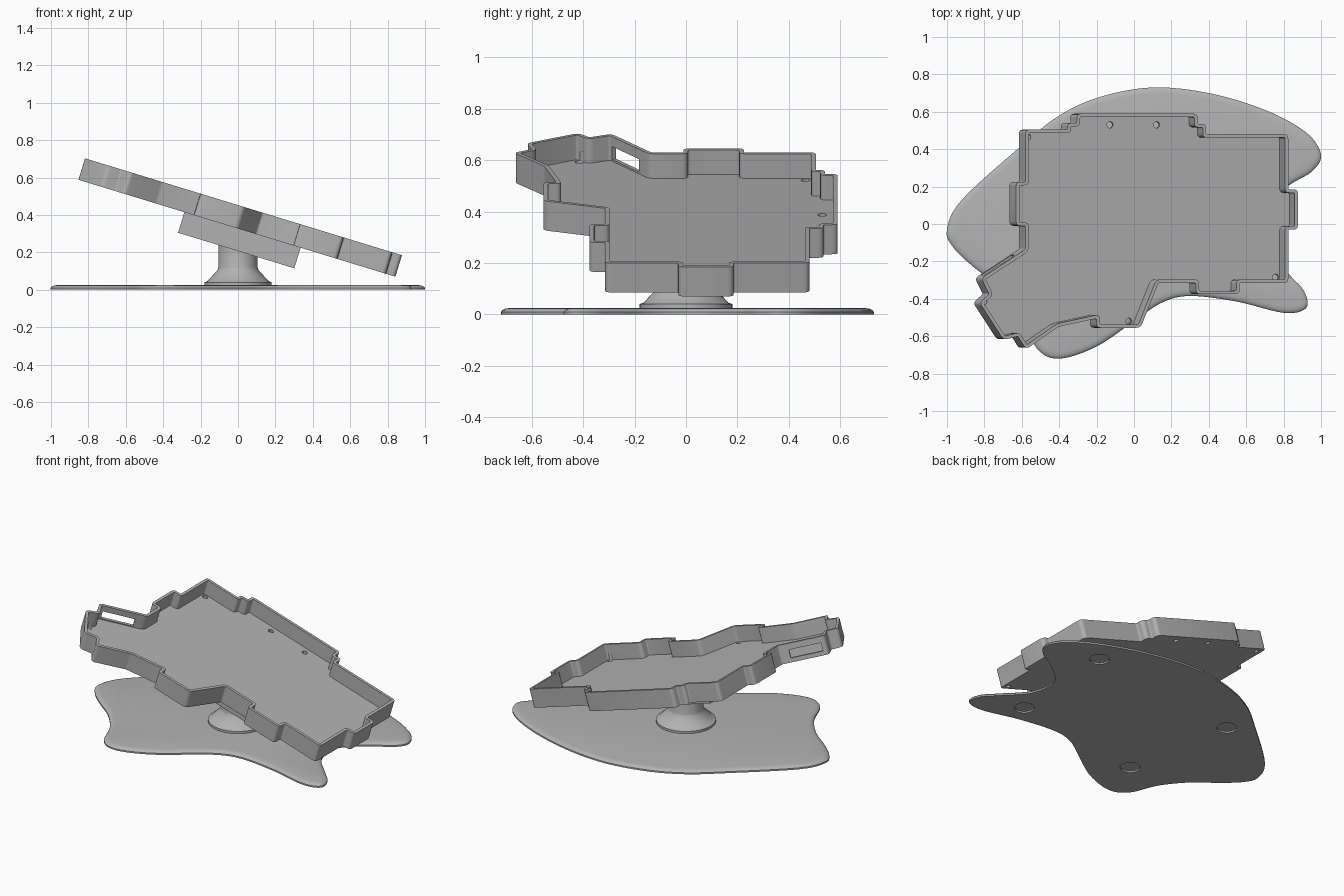
import bpy, bmesh, math
from mathutils import Vector

if "Cube" in bpy.data.objects:
    bpy.data.objects.remove(bpy.data.objects["Cube"], do_unlink=True)

grey = bpy.data.materials.new("plain grey")
grey.use_nodes = True
grey.diffuse_color = (0.45, 0.45, 0.45, 1)
grey.node_tree.nodes["Principled BSDF"].inputs["Base Color"].default_value = (0.45, 0.45, 0.45, 1)


def loft(name, rings):
    """Skin a stack of (counter-clockwise points, height) rings and cap both ends."""
    bm = bmesh.new()
    loops = [[bm.verts.new((p[0], p[1], z)) for p in pts] for pts, z in rings]
    n = len(loops[0])
    for a, b in zip(loops, loops[1:]):
        for i in range(n):
            j = (i + 1) % n
            bm.faces.new((a[i], a[j], b[j], b[i]))
    bm.faces.new(loops[0][::-1])
    bm.faces.new(loops[-1])
    mesh = bpy.data.meshes.new(name)
    bm.to_mesh(mesh)
    bm.free()
    mesh.materials.append(grey)
    obj = bpy.data.objects.new(name, mesh)
    bpy.context.collection.objects.link(obj)
    return obj


def circle(r, cx=0, cy=0, n=48):
    return [(cx + r * math.cos(2 * math.pi * i / n), cy + r * math.sin(2 * math.pi * i / n))
            for i in range(n)]


def rect(w, d):
    return [(-w / 2, -d / 2), (w / 2, -d / 2), (w / 2, d / 2), (-w / 2, d / 2)]


def inward(pts, t):
    """Offset a counter-clockwise outline inward with mitred corners."""
    out = []
    for i, p in enumerate(pts):
        a = (p - pts[i - 1]).normalized()
        b = (pts[(i + 1) % len(pts)] - p).normalized()
        na, nb = Vector((-a.y, a.x)), Vector((-b.y, b.x))
        out.append(p + (na + nb) * (t / max(0.3, 1 + na.dot(nb))))
    return out


def rounded(pts, convex, concave, steps=4):
    """Round each corner with its own radius for outward and inward turns."""
    out = []
    for i, p in enumerate(pts):
        a, b = pts[i - 1] - p, pts[(i + 1) % len(pts)] - p
        r = convex if a.x * b.y - a.y * b.x < 0 else concave
        s = p + a.normalized() * min(r, 0.47 * a.length)
        e = p + b.normalized() * min(r, 0.47 * b.length)
        for k in range(steps + 1):
            t = k / steps
            out.append(s * (1 - t) ** 2 + p * (2 * t * (1 - t)) + e * t ** 2)
    return out


def smooth_loop(pts, steps=6):
    """Closed smooth curve through the points."""
    out, n = [], len(pts)
    for i in range(n):
        p0, p1, p2, p3 = (pts[(i + k) % n] for k in (-1, 0, 1, 2))
        for s in range(steps):
            t = s / steps
            out.append(0.5 * (2 * p1 + (p2 - p0) * t + (2 * p0 - 5 * p1 + 4 * p2 - p3) * t ** 2
                              + (3 * p1 - p0 - 3 * p2 + p3) * t ** 3))
    return out


def cut(obj, cutter):
    mod = obj.modifiers.new("cut", "BOOLEAN")
    mod.operation, mod.solver, mod.object = "DIFFERENCE", "EXACT", cutter
    cutter.hide_render = True
    bpy.context.view_layer.objects.active = obj
    bpy.ops.object.modifier_apply(modifier=mod.name)
    bpy.data.objects.remove(cutter, do_unlink=True)


# Free-form foot plate with a softened top edge
blob = [Vector(p) for p in (
    (-1, -.03), (-.92, .13), (-.6, .42), (-.4, .58), (-.18, .68), (.1, .73), (.4, .7),
    (.7, .61), (.92, .49), (1, .37), (.95, .28), (.82, .2), (.68, .06), (.7, -.12),
    (.83, -.27), (.91, -.36), (.92, -.45), (.8, -.475), (.55, -.415), (.3, -.385),
    (.15, -.42), (0, -.52), (-.2, -.655), (-.4, -.72), (-.52, -.665), (-.6, -.49),
    (-.72, -.34), (-.87, -.22), (-.97, -.12))]
edge = smooth_loop(blob)[::-1]
foot_plate = loft("foot_plate", [(edge, 0), (edge, .01), (inward(edge, .006), .017),
                                 (inward(edge, .017), .022), (inward(edge, .035), .025)])
for x, y in ((.65, .45), (.62, -.29), (-.47, .31), (-.33, -.43)):
    cut(foot_plate, loft("pad_recess", [(circle(.06, x, y), -.02), (circle(.06, x, y), .01)]))

# Flared pedestal
loft("pedestal", [(circle(r), z) for r, z in
                  ((.18, .02), (.18, .04), (.165, .045), (.11, .105), (.105, .12), (.105, .28))])

# Tilted mounting block under the tray
tilt = math.radians(17)
block = loft("mounting_block", [(rect(.65, .4), -.115), (rect(.65, .4), .005)])

# Open tray with a stepped outline, modelled flat and tilted afterwards
outline = [Vector(p) for p in (
    (-.643, .505), (-.408, .505), (-.408, .54), (-.356, .54), (-.356, .59), (.319, .59),
    (.319, .535), (.366, .535), (.366, .48), (.826, .48), (.826, .185), (.88, .185),
    (.88, -.03), (.826, -.03), (.826, -.315), (.554, -.315), (.554, -.375), (.31, -.375),
    (.31, -.315), (.1, -.315), (0, -.555), (-.246, -.555), (-.246, -.505), (-.46, -.55),
    (-.64, -.67), (-.685, -.6), (-.765, -.62), (-.9, -.42), (-.845, -.375), (-.89, -.29),
    (-.643, -.135), (-.643, -.01), (-.696, -.01), (-.696, .225), (-.643, .225))][::-1]
outer = rounded(outline, .024, .008)
inner = rounded(inward(outline, .018), .008, .024)
tray = loft("tray", [(outer, 0), (outer, .12), (inner, .12), (inner, .02)])

# Screw holes through the floor
for x, y in ((-.14, .53), (.12, .53), (.785, -.285), (-.035, -.52), (-.6, .465), (-.845, -.415)):
    hole = circle(.017, x, y, 20)
    cut(tray, loft("screw_hole", [(hole, -.05), (hole, .06)]))

# Slot in the diagonal arm wall
slot = loft("wall_slot", [(rect(.2, .1), .027), (rect(.2, .1), .08)])
slot.location = (-.778, -.22, 0)
slot.rotation_euler.z = math.radians(32)
bpy.context.view_layer.update()
cut(tray, slot)

# Tilt the upper parts together
for obj, shift in ((tray, 0), (block, .025)):
    obj.rotation_euler.y = tilt
    obj.location = (shift * math.cos(tilt), 0, .327 - shift * math.sin(tilt))

# Smooth the curves, keep the corners crisp
bpy.ops.object.select_all(action="DESELECT")
for obj in bpy.context.collection.objects:
    if obj.type == "MESH" and grey.name in obj.data.materials:
        obj.select_set(True)
        bpy.context.view_layer.objects.active = obj
bpy.ops.object.shade_smooth_by_angle(angle=math.radians(35))
